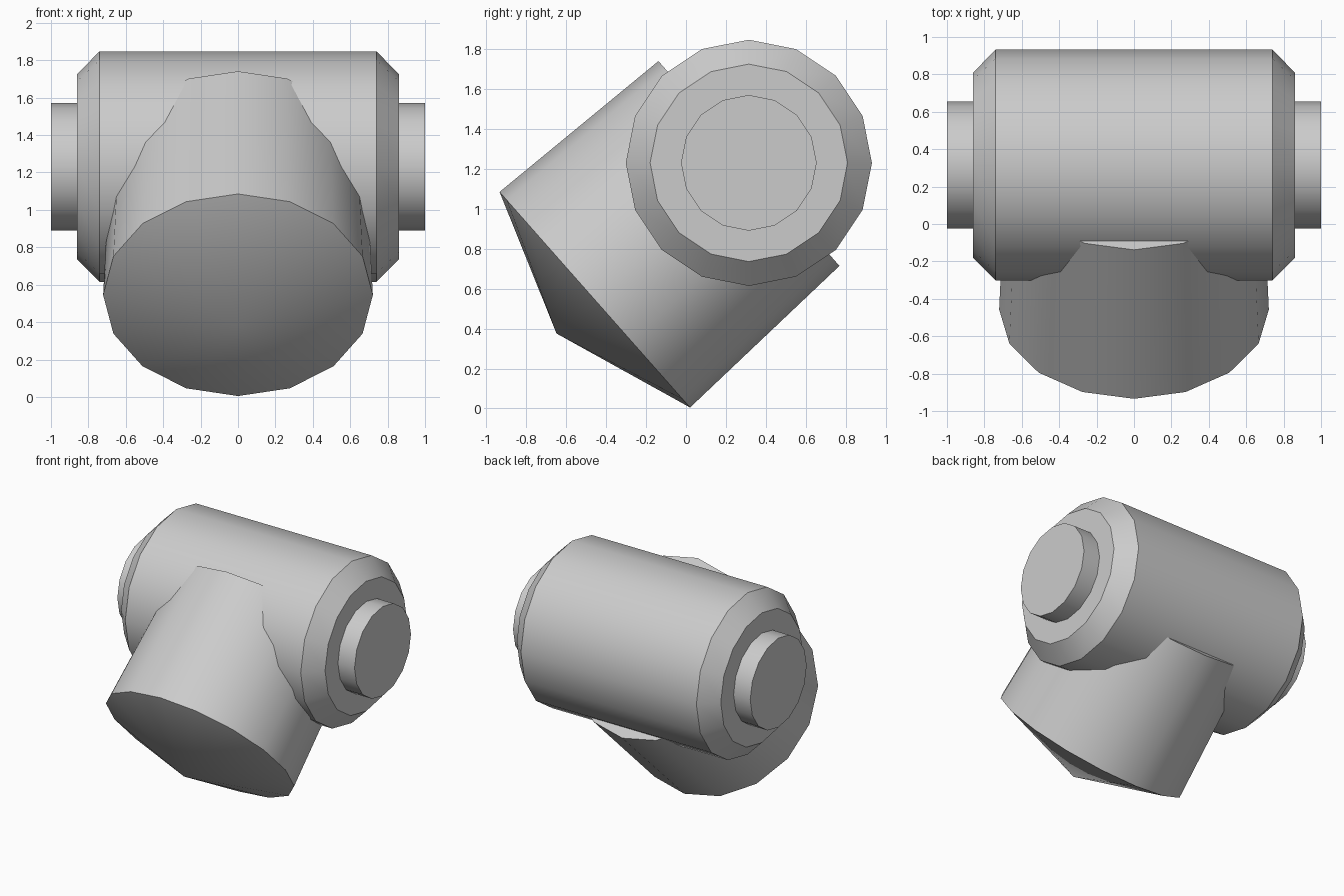
import bpy, bmesh, math
from mathutils import Vector

if "Cube" in bpy.data.objects:
    bpy.data.objects.remove(bpy.data.objects["Cube"])

SIDES = 16
grey = bpy.data.materials.new("plain grey")
grey.diffuse_color = (0.6, 0.6, 0.6, 1)
grey.use_nodes = True
grey.node_tree.nodes["Principled BSDF"].inputs["Base Color"].default_value = grey.diffuse_color


def lathe(name, origin, axis, up, profile):
    """Revolve (distance along axis, radius) pairs; radius 0 gives a point."""
    origin, axis, up = Vector(origin), Vector(axis).normalized(), Vector(up)
    up = (up - axis * up.dot(axis)).normalized()
    side = axis.cross(up)
    bm = bmesh.new()
    rings = []
    for d, r in profile:
        c = origin + axis * d
        if r == 0:
            rings.append([bm.verts.new(c)] * SIDES)
        else:
            angles = [2 * math.pi * i / SIDES for i in range(SIDES)]
            rings.append([bm.verts.new(c + (up * math.cos(a) + side * math.sin(a)) * r)
                          for a in angles])
    for a, b in zip(rings, rings[1:]):
        for i in range(SIDES):
            j = (i + 1) % SIDES
            quad = list(dict.fromkeys((a[i], a[j], b[j], b[i])))
            bm.faces.new(quad)
    for (d, r), ring in ((profile[0], rings[0]), (profile[-1], rings[-1])):
        if r > 0:
            bm.faces.new(ring)
    bmesh.ops.recalc_face_normals(bm, faces=bm.faces)
    mesh = bpy.data.meshes.new(name)
    bm.to_mesh(mesh)
    bm.free()
    mesh.materials.append(grey)
    obj = bpy.data.objects.new(name, mesh)
    bpy.context.collection.objects.link(obj)
    bpy.ops.object.select_all(action='DESELECT')
    obj.select_set(True)
    bpy.context.view_layer.objects.active = obj
    bpy.ops.object.shade_smooth_by_angle(angle=math.radians(30))
    return obj


# Horizontal barrel with bevelled ends and a stub on each side
half = [(0.74, 0.617), (0.86, 0.495), (0.86, 0.34), (1.0, 0.34)]
profile = [(-x, r) for x, r in reversed(half)] + half
lathe("joint_barrel", (0, 0.315, 1.231), (1, 0, 0), (0, 0, 1), profile)

# Slightly tapered slanted neck with a shallow conical end
lathe("slanted_neck", (0, -0.457, 0.545), (0, 0.749, 0.662), (0, -0.662, 0.749),
      [(-0.256, 0), (0, 0.721), (1.031, 0.685)])
